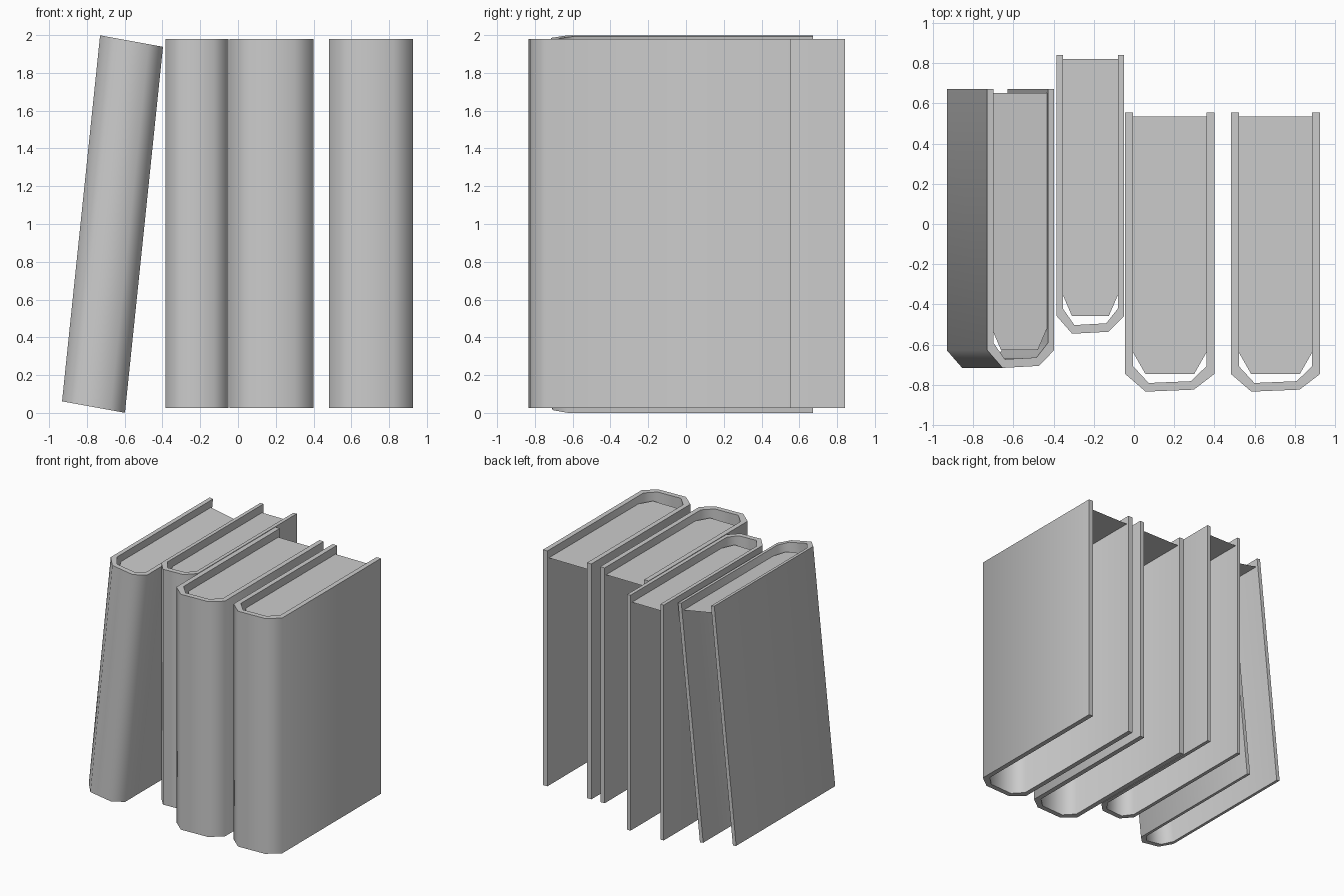
import bpy, bmesh
from mathutils import Matrix, Vector

if "Cube" in bpy.data.objects:
    bpy.data.objects.remove(bpy.data.objects["Cube"])

HEIGHT = 1.955
PAGE_Z = HEIGHT - 0.065

# Half-open U of the cover seen from above: outer and inner lines
OUTER = [(-.222, .554), (-.222, -.746), (-.12, -.834), (.12, -.824), (.222, -.746), (.222, .554)]
INNER = [(-.182, .554), (-.182, -.708), (-.105, -.791), (.105, -.782), (.182, -.708), (.182, .554)]
# Top sheet of the page block
PAGES = [(-.182, .534), (-.182, -.64), (-.122, -.745), (.122, -.745), (.182, -.64), (.182, .534)]


def finish(bm, name, matrix):
    bm.transform(matrix)
    bm.normal_update()
    mesh = bpy.data.meshes.new(name)
    bm.to_mesh(mesh)
    bm.free()
    obj = bpy.data.objects.new(name, mesh)
    bpy.context.collection.objects.link(obj)
    return obj


def make_cover(name, matrix):
    bm = bmesh.new()
    out = [bm.verts.new((x, y, 0)) for x, y in OUTER]
    inn = [bm.verts.new((x, y, 0)) for x, y in INNER]
    strip = [bm.faces.new((out[i], out[i + 1], inn[i + 1], inn[i])) for i in range(len(out) - 1)]
    ext = bmesh.ops.extrude_face_region(bm, geom=strip, use_keep_orig=True)
    top = [g for g in ext["geom"] if isinstance(g, bmesh.types.BMVert)]
    bmesh.ops.translate(bm, verts=top, vec=(0, 0, HEIGHT))
    bmesh.ops.recalc_face_normals(bm, faces=bm.faces[:])
    obj = finish(bm, name, matrix)
    # Rounded spine shading with crisp rims
    bpy.ops.object.select_all(action='DESELECT')
    obj.select_set(True)
    bpy.context.view_layer.objects.active = obj
    bpy.ops.object.shade_smooth_by_angle(angle=1.05)


def make_pages(name, matrix):
    bm = bmesh.new()
    bm.faces.new([bm.verts.new((x, y, PAGE_Z)) for x, y in PAGES])
    finish(bm, name, matrix)


def placed(x, y, z, width):
    return Matrix.Translation((x, y, z)) @ Matrix.Diagonal((width, 1, 1, 1))


# Leaning book is sheared sideways against its neighbour
lean = Matrix(((1, 0, .103, 0), (0, 1, 0, 0), (-.182, 0, .991, 0), (0, 0, 0, 1)))

books = {
    "leaning_book": Matrix.Translation((-.765, .118, .031)) @ lean @ placed(0, 0, 0, .75),
    "thin_book": placed(-.217, .288, .025, .755),
    "middle_book": placed(.178, 0, .025, 1),
    "right_book": placed(.704, 0, .025, 1),
}
for name, matrix in books.items():
    make_cover(name + "_cover", matrix)
    make_pages(name + "_pages", matrix)
